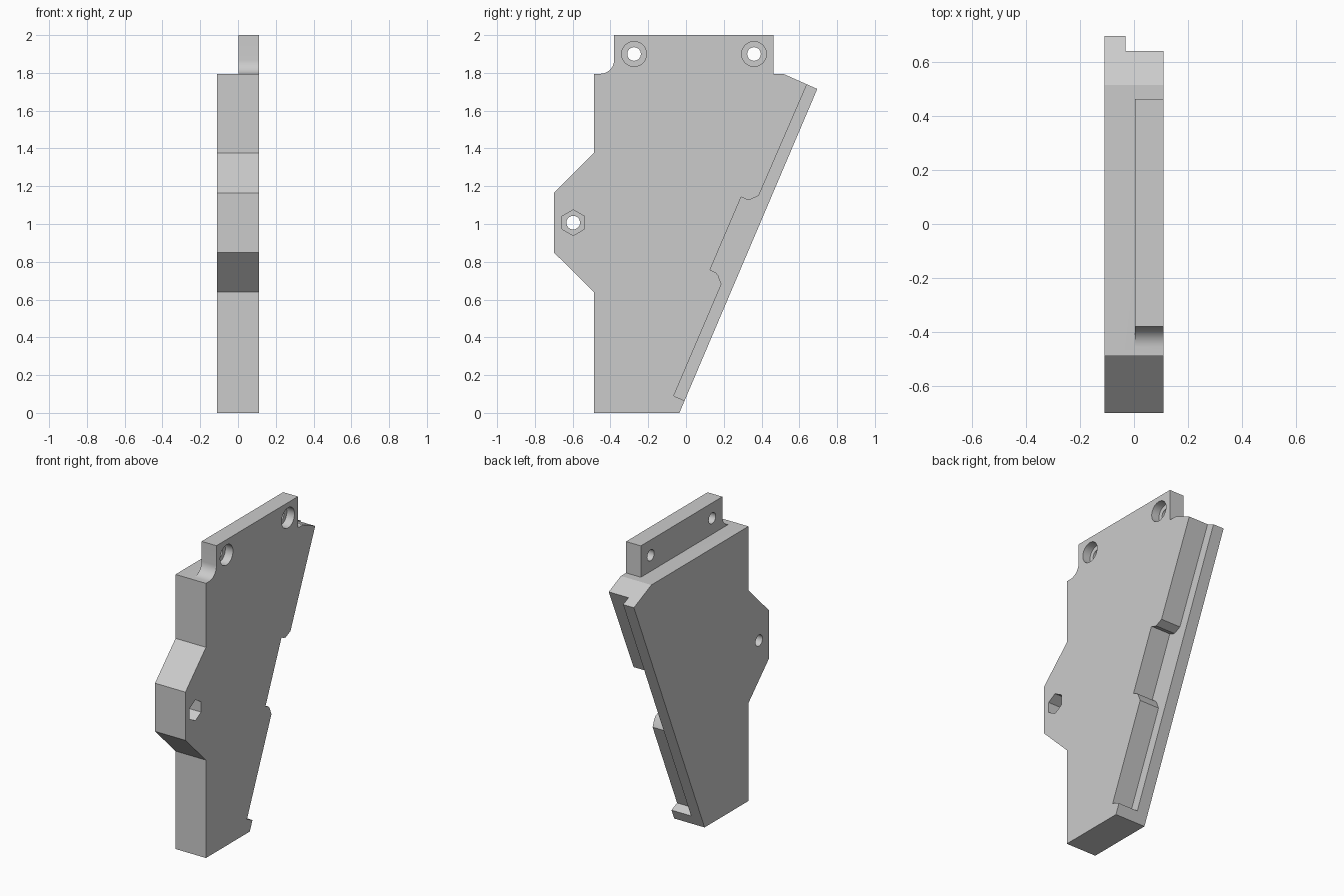
import bpy, bmesh, math

cube = bpy.data.objects.get("Cube")
if cube:
    bpy.data.objects.remove(cube, do_unlink=True)

grey = bpy.data.materials.new("plain grey")
grey.use_nodes = True
tone = (0.6, 0.6, 0.6, 1)
grey.diffuse_color = tone
grey.node_tree.nodes["Principled BSDF"].inputs["Base Color"].default_value = tone


def slab(name, outline, x0, x1):
    """Extrude a (y, z) outline from x0 to x1."""
    bm = bmesh.new()
    face = bm.faces.new([bm.verts.new((x0, y, z)) for y, z in outline])
    ext = bmesh.ops.extrude_face_region(bm, geom=[face])
    moved = [v for v in ext["geom"] if isinstance(v, bmesh.types.BMVert)]
    bmesh.ops.translate(bm, verts=moved, vec=(x1 - x0, 0, 0))
    bmesh.ops.recalc_face_normals(bm, faces=bm.faces)
    mesh = bpy.data.meshes.new(name)
    bm.to_mesh(mesh)
    bm.free()
    mesh.materials.append(grey)
    obj = bpy.data.objects.new(name, mesh)
    bpy.context.collection.objects.link(obj)
    return obj


def ring(y, z, r, n):
    return [(y + r * math.sin(math.tau * i / n), z + r * math.cos(math.tau * i / n))
            for i in range(n)]


def cut(target, name, outline, x0, x1):
    """Subtract an extruded outline from the target."""
    tool = slab(name, outline, x0, x1)
    mod = target.modifiers.new(name, "BOOLEAN")
    mod.operation, mod.solver, mod.object = "DIFFERENCE", "EXACT", tool
    tool.hide_render = True
    bpy.context.view_layer.objects.active = target
    bpy.ops.object.modifier_apply(modifier=name)
    bpy.data.objects.remove(tool, do_unlink=True)


HALF = 0.11      # half thickness of the plate
SHOULDER = 1.795  # height where the thin tab begins

# Rounded inner corner between shoulder and tab
fillet = [(-0.455 + 0.075 * math.sin(a), 1.87 - 0.075 * math.cos(a))
          for a in (math.pi / 2 * i / 10 for i in range(11))]

# Main plate with side lug, slanted rear edge and top tab
plate = slab("bracket_plate", [
    (-0.035, 0), (-0.488, 0), (-0.488, 0.64), (-0.7, 0.85), (-0.7, 1.165),
    (-0.488, 1.377), (-0.488, SHOULDER), *fillet, (-0.38, 2), (0.462, 2),
    (0.462, SHOULDER), (0.515, SHOULDER), (0.695, 1.715)], -HALF, HALF)

# Thin the tab to half thickness
cut(plate, "tab_relief", [(-0.8, SHOULDER), (0.8, SHOULDER), (0.8, 2.2), (-0.8, 2.2)],
    -0.3, 0.003)

# Stepped rebate along the slanted edge
cut(plate, "edge_rebate", [
    (0.68, 1.832), (0.64, 1.738), (0.385, 1.15), (0.335, 1.127), (0.315, 1.132),
    (0.292, 1.143), (0.127, 0.757), (0.158, 0.743), (0.17, 0.728), (0.188, 0.682),
    (-0.065, 0.09), (0.05, 0.04), (0.9, 1.7)], -0.032, 0.3)

# Tab screw holes with round counterbores
for y in (-0.275, 0.36):
    cut(plate, "screw_hole", ring(y, 1.9, 0.036, 32), -0.3, 0.3)
    cut(plate, "counterbore", ring(y, 1.9, 0.066, 40), 0.055, 0.3)

# Lug bolt hole with hexagonal nut pocket
cut(plate, "bolt_hole", ring(-0.597, 1.007, 0.036, 32), -0.3, 0.3)
cut(plate, "nut_pocket", ring(-0.597, 1.007, 0.068, 6), 0.0, 0.3)

# Smooth the curved walls, keep hard edges
bpy.ops.object.select_all(action="DESELECT")
plate.select_set(True)
bpy.context.view_layer.objects.active = plate
bpy.ops.object.shade_smooth_by_angle(angle=math.radians(20))
